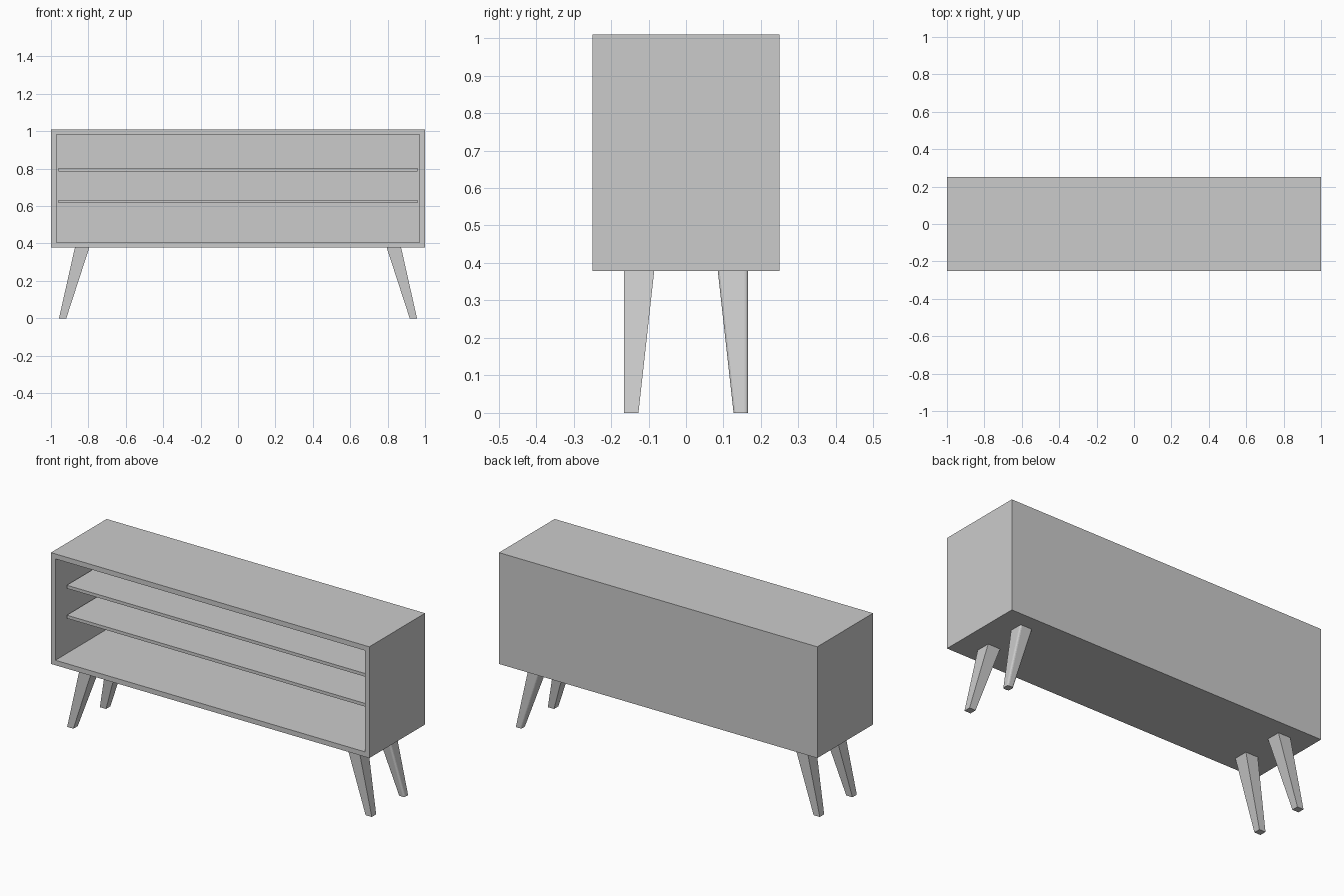
import bpy
import bmesh

cube = bpy.data.objects.get("Cube")
if cube:
    bpy.data.objects.remove(cube, do_unlink=True)

grey = bpy.data.materials.new("plain grey")
grey.use_nodes = True
colour = (0.6, 0.6, 0.6, 1)
grey.diffuse_color = colour
grey.node_tree.nodes["Principled BSDF"].inputs["Base Color"].default_value = colour


def add_object(name, bm):
    bmesh.ops.recalc_face_normals(bm, faces=bm.faces)
    mesh = bpy.data.meshes.new(name)
    bm.to_mesh(mesh)
    bm.free()
    mesh.materials.append(grey)
    obj = bpy.data.objects.new(name, mesh)
    bpy.context.collection.objects.link(obj)
    return obj


def box(bm, low, high):
    """Add a box between two corners and return its vertices."""
    verts = bmesh.ops.create_cube(bm, size=1)["verts"]
    for v in verts:
        for i in range(3):
            v.co[i] = low[i] if v.co[i] < 0 else high[i]
    return verts


WIDTH, DEPTH, BASE, TOP, WALL = 1.0, 0.25, 0.378, 1.01, 0.04

# Cabinet: a closed box whose front is inset and pushed in to the back panel
bm = bmesh.new()
box(bm, (-WIDTH, -DEPTH, BASE), (WIDTH, DEPTH, TOP))
bm.normal_update()
front = min(bm.faces, key=lambda f: f.calc_center_median().y)
bmesh.ops.inset_region(bm, faces=[front], thickness=WALL)
pushed = bmesh.ops.extrude_face_region(bm, geom=[front])["geom"]
for v in pushed:
    if isinstance(v, bmesh.types.BMVert):
        v.co.y = DEPTH - WALL
if front.is_valid:
    bmesh.ops.delete(bm, geom=[front], context="FACES_ONLY")
add_object("cabinet", bm)

# Two thin shelves, set back from the opening
for name, z in (("lower_shelf", 0.615), ("upper_shelf", 0.785)):
    bm = bmesh.new()
    box(bm, (WALL - WIDTH, -0.165, z), (WIDTH - WALL, DEPTH - WALL, z + 0.018))
    add_object(name, bm)


# Splayed, tapered legs with softened long edges
def leg(name, sx, sy):
    bm = bmesh.new()
    verts = box(bm, (0, 0, 0), (1, 1, BASE))
    for v in verts:
        upper = v.co.z > 0
        inner, outer = (0.795, 0.872) if upper else (0.918, 0.957)
        v.co.x = sx * (outer if v.co.x > 0.5 else inner)
        v.co.y = sy * (0.166 if v.co.y > 0.5 else (0.085 if upper else 0.127))
    long_edges = [e for e in bm.edges
                  if abs(e.verts[0].co.z - e.verts[1].co.z) > 0.1]
    bmesh.ops.bevel(bm, geom=long_edges, offset=0.01, segments=3,
                    profile=0.5, affect="EDGES")
    add_object(name, bm)


for side, sx in (("left", 1), ("right", -1)):
    for end, sy in (("front", -1), ("back", 1)):
        leg(f"{end}_{side}_leg", sx, sy)
